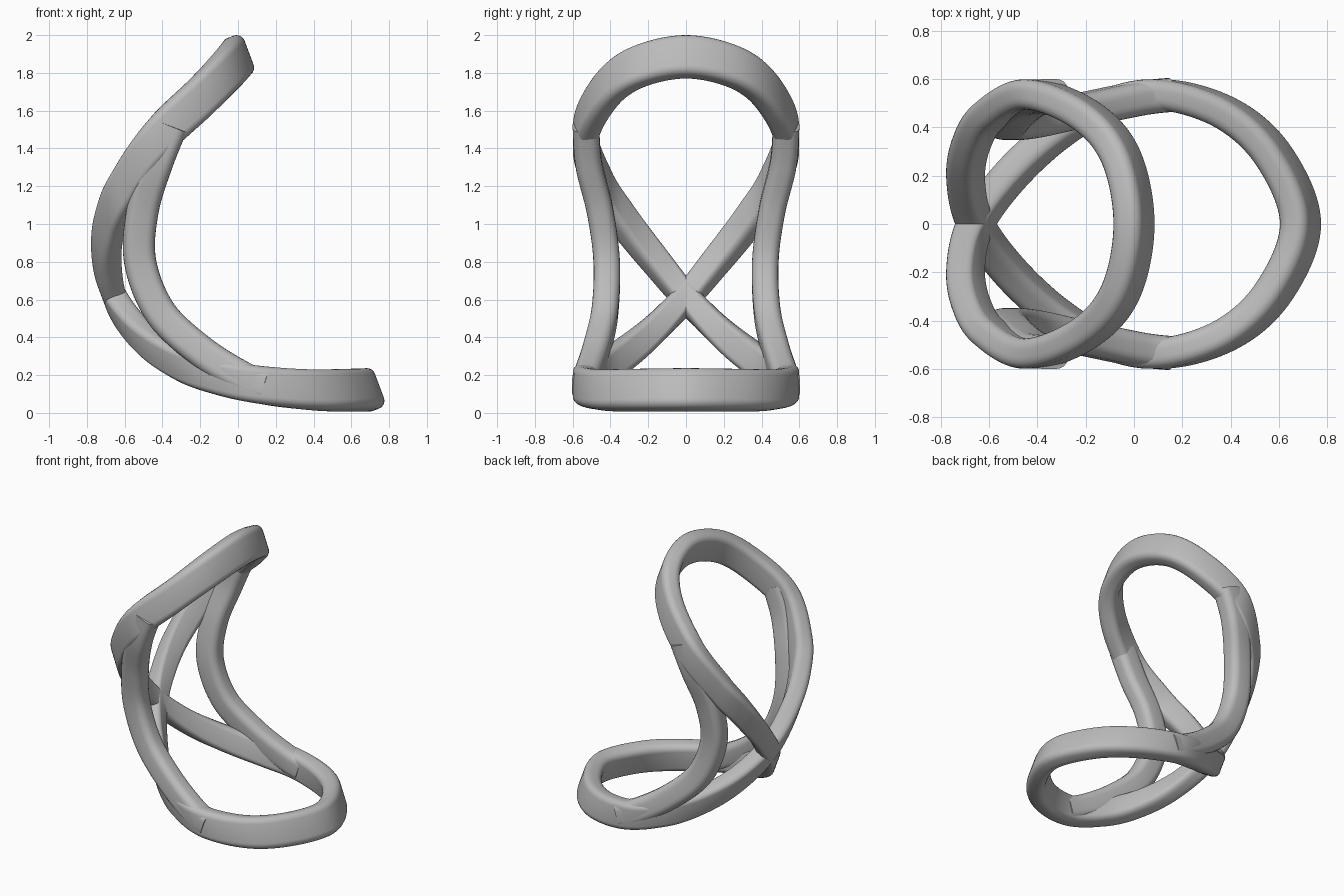
import bpy
import math
from mathutils import Vector

cube = bpy.data.objects.get("Cube")
if cube:
    bpy.data.objects.remove(cube, do_unlink=True)

grey = bpy.data.materials.new("satin_grey")
grey.use_nodes = True
colour = (0.5, 0.5, 0.5, 1)
grey.diffuse_color = colour
grey.node_tree.nodes["Principled BSDF"].inputs["Base Color"].default_value = colour


def spline(points, steps, closed):
    """Smooth path through the points, with its tangents."""
    n = len(points)
    pick = (lambda i: points[i % n]) if closed else (lambda i: points[max(0, min(n - 1, i))])
    path = []
    for i in range(n if closed else n - 1):
        a, b, c, d = (pick(i + k) for k in (-1, 0, 1, 2))
        for s in range(steps):
            t = s / steps
            pos = 0.5 * (2 * b + (c - a) * t + (2 * a - 5 * b + 4 * c - d) * t**2
                         + (3 * b - a - 3 * c + d) * t**3)
            tan = (c - a) + 2 * (2 * a - 5 * b + 4 * c - d) * t + 3 * (3 * b - a - 3 * c + d) * t**2
            path.append((pos, tan.normalized()))
    return path


def rounded_section(half_u, half_v, r, steps=5):
    """Rounded rectangle as pairs of offsets."""
    section = []
    for q, (su, sv) in enumerate(((1, 1), (-1, 1), (-1, -1), (1, -1))):
        for k in range(steps + 1):
            a = (q + k / steps) * math.pi / 2
            section.append((su * (half_u - r) + r * math.cos(a), sv * (half_v - r) + r * math.sin(a)))
    return section


def sweep(name, path, section, frame, closed):
    """Skin a section along a path; frame gives the two section axes."""
    verts, faces, m = [], [], len(section)
    for pos, tan in path:
        u_axis, v_axis = frame(tan)
        verts += [pos + u_axis * u + v_axis * v for u, v in section]
    rings = len(path)
    for i in range(rings if closed else rings - 1):
        j = (i + 1) % rings
        for k in range(m):
            l = (k + 1) % m
            faces.append((i * m + k, i * m + l, j * m + l, j * m + k))
    if not closed:
        faces += [tuple(range(m))[::-1], tuple(range((rings - 1) * m, rings * m))]
    mesh = bpy.data.meshes.new(name)
    mesh.from_pydata(verts, [], faces)
    mesh.materials.append(grey)
    obj = bpy.data.objects.new(name, mesh)
    bpy.context.collection.objects.link(obj)
    bpy.ops.object.select_all(action='DESELECT')
    obj.select_set(True)
    bpy.context.view_layer.objects.active = obj
    bpy.ops.object.mode_set(mode='EDIT')
    bpy.ops.mesh.select_all(action='SELECT')
    bpy.ops.mesh.normals_make_consistent(inside=False)
    bpy.ops.object.mode_set(mode='OBJECT')
    bpy.ops.object.shade_smooth_by_angle(angle=math.radians(40))
    return obj


def flip(p):
    return Vector((p.x, -p.y, p.z))


# Looping band: a bent figure of eight, tall along one fixed slanted axis
upper = [Vector(p) for p in (
    (0, 0, 1.885), (-0.055, 0.28, 1.82), (-0.2, 0.45, 1.67), (-0.43, 0.537, 1.45),
    (-0.6, 0.45, 1.2), (-0.675, 0.33, 1.02), (-0.697, 0.18, 0.83))]
crossing = Vector((-0.655, 0, 0.615))
lower = [Vector(p) for p in (
    (-0.52, 0.19, 0.42), (-0.34, 0.36, 0.285), (-0.15, 0.475, 0.207), (0.1, 0.537, 0.15),
    (0.38, 0.46, 0.122), (0.58, 0.28, 0.12), (0.69, 0, 0.122))]
loop = (upper + [crossing] + [flip(p) for p in lower] + lower[-2::-1]
        + [crossing] + [flip(p) for p in upper[:0:-1]])
slant = Vector((-0.35, 0, 0.937))
sweep("looping_band", spline(loop, 12, True), rounded_section(0.0625, 0.113, 0.045),
      lambda tan: (slant.cross(tan).normalized(), slant), True)

# Side struts joining the upper and lower loops
strut = [Vector(p) for p in (
    (-0.35, 0.53, 1.52), (-0.43, 0.515, 1.32), (-0.505, 0.455, 1.07), (-0.518, 0.42, 0.8),
    (-0.41, 0.43, 0.53), (-0.2, 0.475, 0.33), (0.02, 0.52, 0.19), (0.15, 0.535, 0.14))]


def strut_frame(tan):
    across = Vector((0, 1, 0)).cross(tan).normalized()
    return across, tan.cross(across)


for side, points in (("left", strut), ("right", [flip(p) for p in strut])):
    sweep(side + "_strut", spline(points, 10, False), rounded_section(0.085, 0.07, 0.05),
          strut_frame, False)
